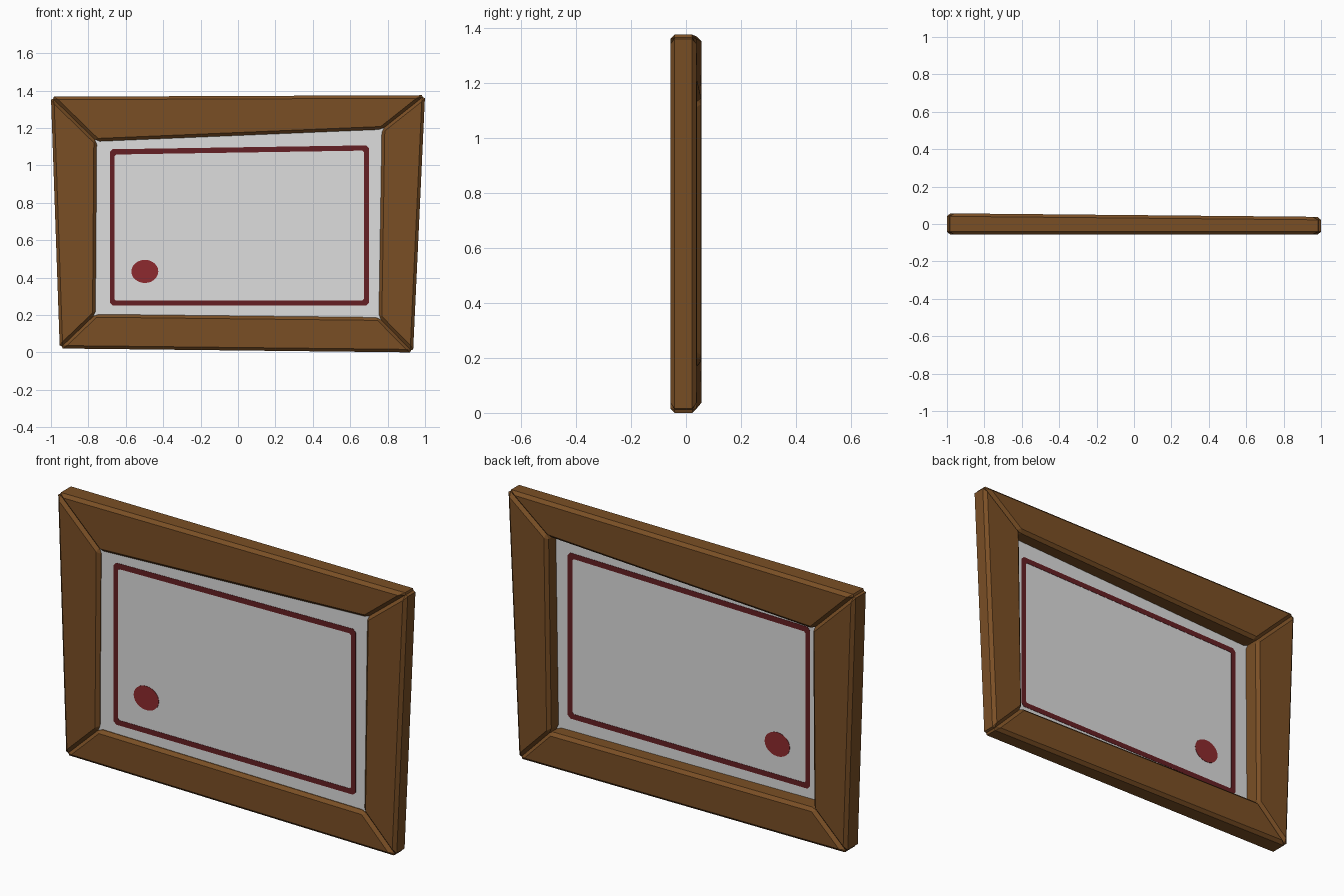
import bpy, bmesh, math
from mathutils import Vector

if "Cube" in bpy.data.objects:
    bpy.data.objects.remove(bpy.data.objects["Cube"])


def material(name, srgb):
    m = bpy.data.materials.new(name)
    lin = [((c / 255 + 0.055) / 1.055) ** 2.4 for c in srgb]
    m.diffuse_color = (*lin, 1)
    m.use_nodes = True
    m.node_tree.nodes["Principled BSDF"].inputs["Base Color"].default_value = m.diffuse_color
    return m


WOOD = material("brown_wood", (122, 79, 37))
PAPER = material("pale_paper", (221, 221, 221))
BORDER = material("dark_red_ink", (101, 31, 35))
SPOT = material("red_seal", (141, 42, 46))

FRONT = -0.057
PAPER_Y = -0.036


def finish(name, bm, mat):
    bmesh.ops.recalc_face_normals(bm, faces=bm.faces)
    me = bpy.data.meshes.new(name)
    bm.to_mesh(me)
    bm.free()
    me.materials.append(mat)
    ob = bpy.data.objects.new(name, me)
    bpy.context.collection.objects.link(ob)
    return ob


def prism(name, pts, y0, y1, mat, bevel=0.0):
    """Extrude an x-z outline from y0 to y1 (y1 may depend on x)."""
    bm = bmesh.new()
    a = [bm.verts.new((x, y0, z)) for x, z in pts]
    b = [bm.verts.new((x, y1(x) if callable(y1) else y1, z)) for x, z in pts]
    bm.faces.new(a)
    bm.faces.new(b[::-1])
    for i in range(len(pts)):
        j = (i + 1) % len(pts)
        bm.faces.new((a[i], b[i], b[j], a[j]))
    bmesh.ops.recalc_face_normals(bm, faces=bm.faces)
    if bevel:
        bmesh.ops.bevel(bm, geom=bm.edges[:], offset=bevel, segments=1,
                        profile=0.5, affect='EDGES')
    return finish(name, bm, mat)


# Crooked frame: four mitred, bevelled boards, thinner towards the right
outer = [(-1.0, 1.367), (1.0, 1.375), (0.936, 0.0), (-0.953, 0.021)]
inner = [(-0.755, 1.128), (0.769, 1.192), (0.753, 0.187), (-0.762, 0.204)]
names = ["frame_top", "frame_right", "frame_bottom", "frame_left"]
for i, n in enumerate(names):
    j = (i + 1) % 4
    prism(n, [outer[i], outer[j], inner[j], inner[i]], FRONT,
          lambda x: 0.0475 - 0.0095 * x, WOOD, 0.016)

# Paper sheet, its edges tucked inside the boards
prism("paper_sheet", [(-0.80, 1.17), (0.81, 1.23), (0.79, 0.15), (-0.80, 0.16)],
      PAPER_Y - 0.001, PAPER_Y + 0.001, PAPER)


def chamfered(pts, r):
    out = []
    for i, p in enumerate(pts):
        p = Vector(p)
        for q in (pts[i - 1], pts[(i + 1) % 4]):
            out.append(p + (Vector(q) - p).normalized() * r)
    return out


# Printed border, showing on both sides of the sheet
o = chamfered([(-0.685, 1.086), (0.70, 1.107), (0.70, 0.25), (-0.685, 0.25)], 0.015)
n = chamfered([(-0.660, 1.058), (0.673, 1.079), (0.673, 0.277), (-0.660, 0.277)], 0.008)
bm = bmesh.new()
rings = [[bm.verts.new((p.x, PAPER_Y + d, p.y)) for p in ring]
         for ring, d in ((o, -0.0025), (n, -0.0025), (n, 0.0025), (o, 0.0025))]
for k in range(4):
    r, s = rings[k], rings[(k + 1) % 4]
    for i in range(8):
        j = (i + 1) % 8
        bm.faces.new((r[i], r[j], s[j], s[i]))
finish("paper_border", bm, BORDER)

# Round seal
prism("paper_seal", [(-0.498 + 0.072 * math.cos(t * math.pi / 12),
                      0.433 + 0.062 * math.sin(t * math.pi / 12)) for t in range(24)],
      PAPER_Y - 0.0025, PAPER_Y + 0.0025, SPOT)
